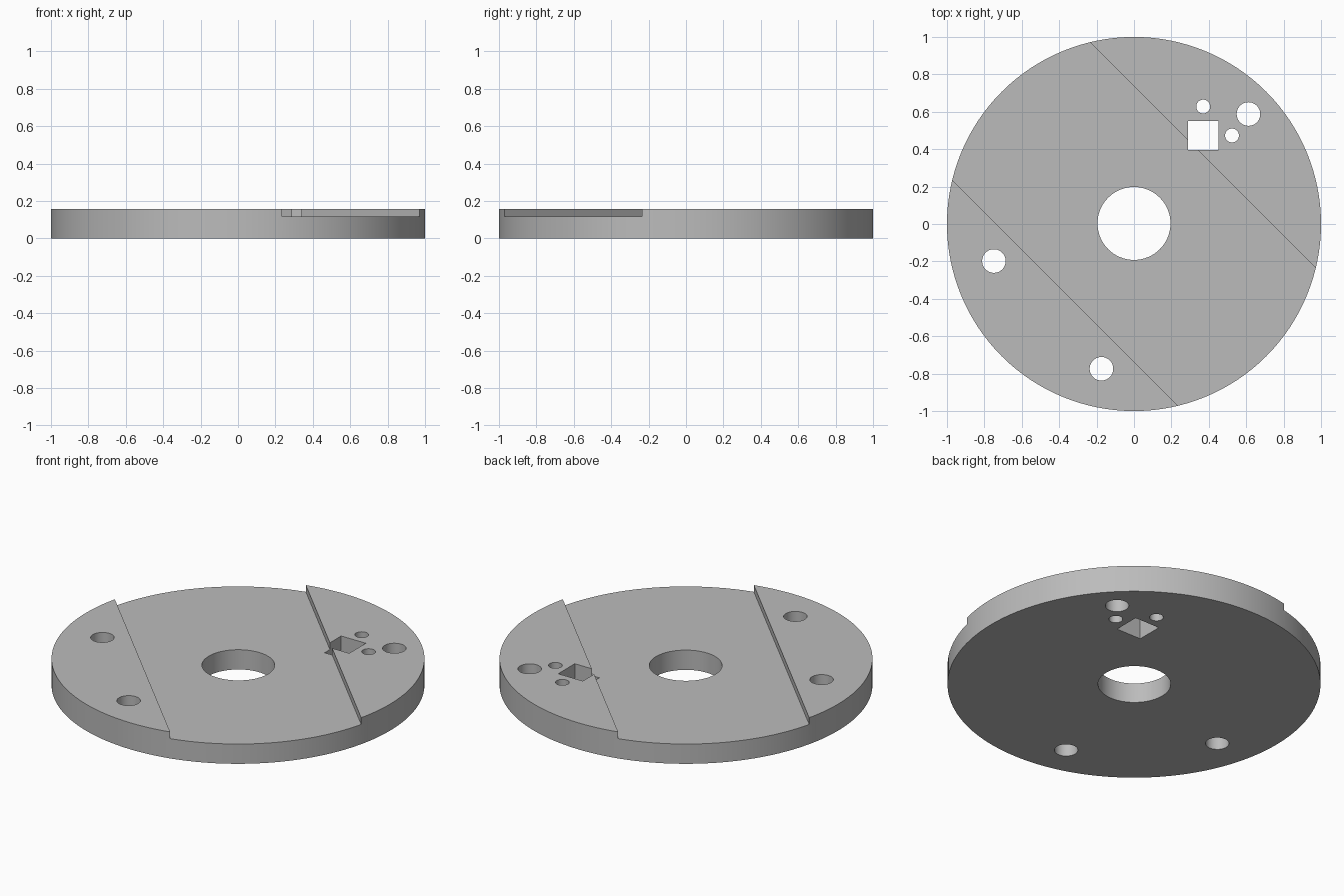
import bpy
import math

if "Cube" in bpy.data.objects:
    bpy.data.objects.remove(bpy.data.objects["Cube"], do_unlink=True)

HEIGHT = 0.157
CHANNEL_FLOOR = 0.117
CHANNEL_HALF_WIDTH = 0.52

grey = bpy.data.materials.new("plain grey")
grey.use_nodes = True
colour = (0.5, 0.5, 0.5, 1)
grey.diffuse_color = colour
grey.node_tree.nodes["Principled BSDF"].inputs["Base Color"].default_value = colour


def cylinder(name, x, y, radius, depth, sides):
    bpy.ops.mesh.primitive_cylinder_add(
        vertices=sides, radius=radius, depth=depth, location=(x, y, HEIGHT / 2))
    obj = bpy.context.object
    obj.name = name
    obj.data.materials.append(grey)
    return obj


def box(name, location, size, turn=0):
    bpy.ops.mesh.primitive_cube_add(size=1, location=location, rotation=(0, 0, turn))
    obj = bpy.context.object
    obj.name = name
    obj.scale = size
    obj.data.materials.append(grey)
    return obj


def cut(target, cutter):
    cutter.hide_render = True
    mod = target.modifiers.new(cutter.name, 'BOOLEAN')
    mod.operation = 'DIFFERENCE'
    mod.solver = 'EXACT'
    mod.object = cutter
    bpy.context.view_layer.objects.active = target
    bpy.ops.object.modifier_apply(modifier=mod.name)
    bpy.data.objects.remove(cutter, do_unlink=True)


# Round plate
plate = cylinder("round_plate", 0, 0, 1, HEIGHT, 128)

# Shallow diagonal channel across the top
cut(plate, box("channel_cutter", (0, 0, CHANNEL_FLOOR + 0.5),
               (3, 2 * CHANNEL_HALF_WIDTH, 1), -math.pi / 4))

# Square through hole
cut(plate, box("square_cutter", (0.37, 0.474, HEIGHT / 2), (0.161, 0.155, 1)))

# Round through holes: centre bore, three large, two small
holes = [
    (0, 0.003, 0.195),
    (0.612, 0.588, 0.063), (-0.749, -0.198, 0.063), (-0.174, -0.774, 0.063),
    (0.37, 0.628, 0.037), (0.524, 0.473, 0.037),
]
for x, y, radius in holes:
    cut(plate, cylinder("hole_cutter", x, y, radius, 1, 64))

# Smooth round walls, crisp edges
bpy.ops.object.select_all(action='DESELECT')
plate.select_set(True)
bpy.context.view_layer.objects.active = plate
bpy.ops.object.shade_smooth_by_angle(angle=math.radians(30))
